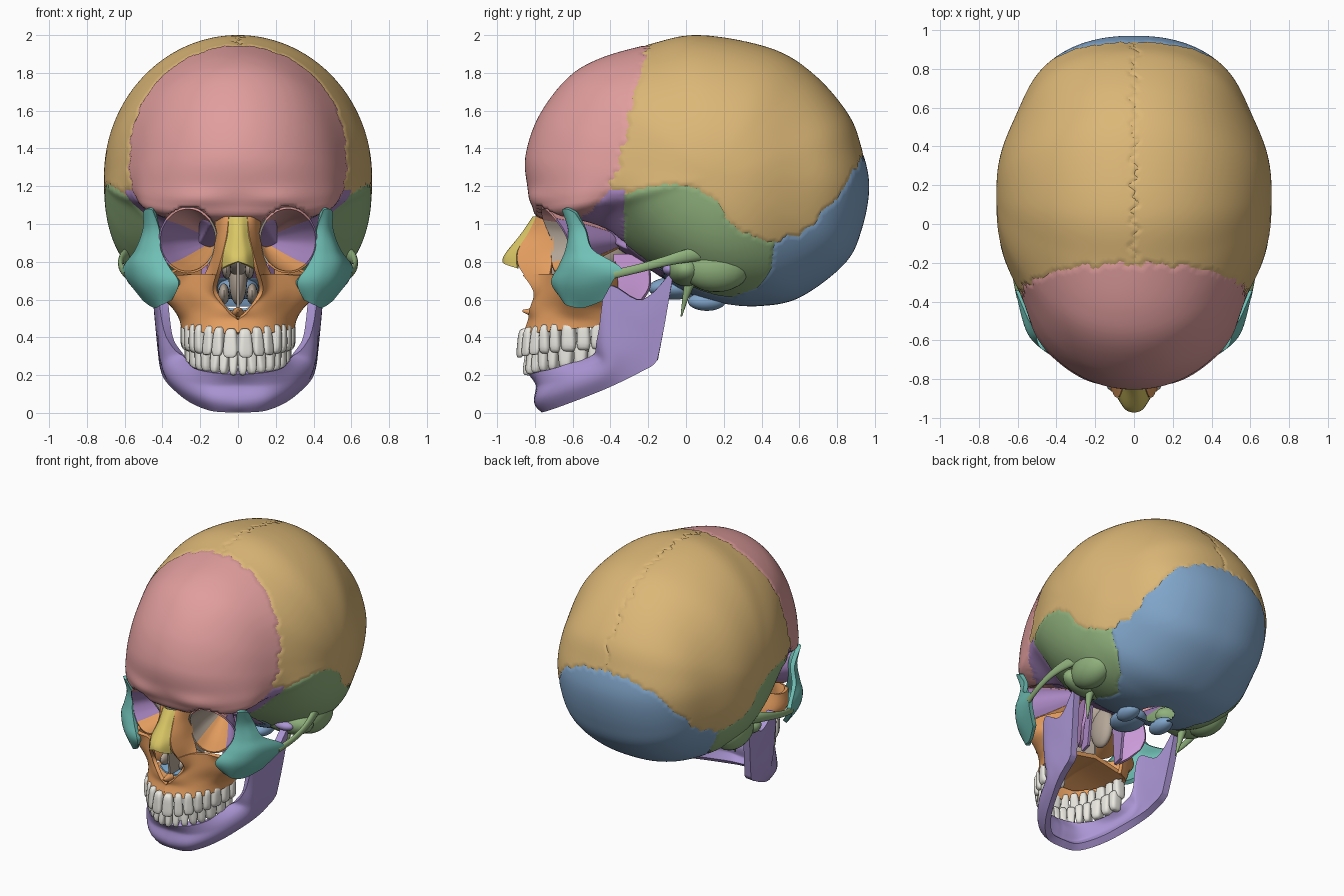
import bpy, bmesh, math
from mathutils import Vector, Matrix

if "Cube" in bpy.data.objects:
    bpy.data.objects.remove(bpy.data.objects["Cube"])
COL = {}
for n, h in dict(frontal='E09C9C', parietal='DBB676', temporal='8FB07C', occipital='80A4C9', sphenoid='A785C0', zygomatic='70C0B6',
                 maxilla='E59D60', nasal='D9C666', mandible='AA95D4', teeth='EAE8E0', ethmoid='B3A597', palatine='CA99D8',
                 vomer='88B9E1').items():
    COL[n] = bpy.data.materials.new(n)
    COL[n].diffuse_color = [(int(h[i:i + 2], 16) / 255) ** 2.2 for i in (0, 2, 4)] + [1]
def add(name, verts, faces, col, mirror=False, thick=0):
    me = bpy.data.meshes.new(name)
    me.from_pydata([tuple(v) for v in verts], [], faces)
    me.materials.append(COL[col])
    o = bpy.data.objects.new(name, me)
    bpy.context.collection.objects.link(o)
    if mirror:
        o.modifiers.new('mirror', 'MIRROR').merge_threshold = 0.002
    if thick:
        s = o.modifiers.new('solid', 'SOLIDIFY')
        s.thickness, s.offset = thick, 0
    return o
def smooth(pts, n, loop=False):  # Catmull-Rom curve in any dimension
    P, out = [Vector(p) for p in pts], []
    m = len(P)
    for i in range(m if loop else m - 1):
        a, b, c, d = [P[(i + k) % m] if loop else P[min(max(i + k, 0), m - 1)] for k in (-1, 0, 1, 2)]
        for t in [j / n for j in range(n)]:
            out.append(.5 * (2 * b + (c - a) * t + (2 * a - 5 * b + 4 * c - d) * t * t + (3 * b - a - 3 * c + d) * t ** 3))
    return out if loop else out + [P[-1]]
def sheet(name, col, thick, net, n=6, mirror=True):  # smooth plate through a control net
    cols = [smooth(c, n) for c in zip(*[smooth(r, n) for r in net])]
    h = len(cols[0])
    faces = [(i * h + j, i * h + j + 1, (i + 1) * h + j + 1, (i + 1) * h + j) for i in range(len(cols) - 1) for j in range(h - 1)]
    add(name, [v for c in cols for v in c], faces, col, mirror, thick)
def tube(name, col, pts, flat=1.0, k=14):  # tapered rod; points are x, y, z, radius
    path, verts = smooth(pts, 5), []
    L = len(path)
    for i, p in enumerate(path):
        q = (path[min(i + 1, L - 1)].xyz - path[max(i - 1, 0)].xyz).to_track_quat('Y', 'Z')
        for a in [2 * math.pi * j / k for j in range(k)]:
            verts.append(p.xyz + q @ Vector((p.w * flat * math.cos(a), 0, p.w * math.sin(a))))
    faces = [(i * k + j, i * k + (j + 1) % k, (i + 1) * k + (j + 1) % k, (i + 1) * k + j) for i in range(L - 1) for j in range(k)]
    add(name, verts, faces + [tuple(range(k)), tuple(range((L - 1) * k, L * k))], col, pts[0][0] > 0)
bm = bmesh.new()
bmesh.ops.create_uvsphere(bm, u_segments=20, v_segments=14, radius=1)
BALL = [v.co.copy() for v in bm.verts], [[v.index for v in f.verts] for f in bm.faces]
bm.free()
def blob(name, col, loc, rad):
    add(name, [[loc[i] + v[i] * rad[i] for i in range(3)] for v in BALL[0]], BALL[1], col, loc[0] > 0)
# Mandible: columns from the chin back to the jaw angle and condyle
sheet('mandible', 'mandible', .05, [
    [(0, -.745, .02), (0, -.78, .06), (0, -.77, .15), (0, -.815, .22)],
    [(.12, -.725, .025), (.15, -.755, .08), (.15, -.745, .15), (.13, -.775, .22)],
    [(.235, -.6, .07), (.27, -.62, .13), (.265, -.63, .185), (.225, -.66, .235)],
    [(.325, -.42, .14), (.36, -.43, .21), (.345, -.45, .265), (.28, -.48, .29)],
    [(.37, -.30, .19), (.39, -.36, .3), (.385, -.42, .36), (.365, -.45, .41)],
    [(.385, -.22, .23), (.40, -.27, .36), (.405, -.36, .52), (.405, -.41, .67)],
    [(.39, -.18, .25), (.405, -.18, .39), (.415, -.22, .50), (.42, -.23, .60)],
    [(.395, -.15, .28), (.41, -.12, .43), (.425, -.09, .60), (.435, -.06, .77)]])
blob('mandible_condyle', 'mandible', (.43, -.08, .76), (.075, .045, .035))
# Maxilla: rows from the tooth sockets up to the lower eye rim, then the process beside the nose
sheet('maxilla', 'maxilla', .025, [
    [(0, -.85, .42), (.13, -.81, .42), (.22, -.72, .43), (.28, -.57, .45), (.28, -.44, .46), (.2, -.39, .47)],
    [(0, -.825, .49), (.13, -.785, .49), (.22, -.70, .5), (.29, -.57, .5), (.29, -.43, .5), (.2, -.38, .5)],
    [(.05, -.82, .54), (.125, -.785, .56), (.23, -.69, .56), (.33, -.58, .56), (.31, -.43, .56), (.2, -.37, .56)],
    [(.12, -.80, .64), (.165, -.75, .65), (.27, -.68, .65), (.39, -.60, .64), (.37, -.46, .64), (.2, -.37, .66)],
    [(.105, -.86, .73), (.15, -.76, .735), (.24, -.70, .735), (.35, -.66, .73), (.37, -.52, .74), (.2, -.38, .8)]])
sheet('maxilla_frontal_process', 'maxilla', .02, [
    [(.115, -.83, .70), (.14, -.775, .70), (.18, -.72, .71)], [(.09, -.885, .78), (.12, -.79, .78), (.145, -.71, .78)],
    [(.068, -.885, .86), (.10, -.79, .86), (.12, -.70, .86)], [(.05, -.83, .95), (.085, -.77, .95), (.11, -.70, .95)],
    [(.045, -.785, 1.035), (.08, -.765, 1.04), (.115, -.70, 1.04)]])
tube('nasal_spine', 'maxilla', [(0, -.78, .53, .03), (0, -.83, .535, .018), (0, -.865, .54, .006)])
sheet('hard_palate', 'maxilla', .03, [[(0, -.8, .50), (.12, -.76, .48)], [(0, -.6, .53), (.23, -.6, .48)], [(0, -.4, .53), (.25, -.4, .48)]])
# Nose: nasal bones, septum and conchae
sheet('nasal_bone', 'nasal', .016, [
    [(0, -.805, 1.035), (.02, -.80, 1.035), (.045, -.785, 1.035)], [(0, -.87, .94), (.022, -.865, .94), (.05, -.835, .94)],
    [(0, -.95, .84), (.035, -.94, .84), (.07, -.89, .85)], [(0, -.965, .80), (.04, -.95, .785), (.08, -.89, .765)]])
sheet('nasal_septum', 'ethmoid', .014, [[(0, -.79, .55), (0, -.83, .85)], [(0, -.4, .54), (0, -.4, .9)]], mirror=False)
sheet('vomer', 'vomer', .012, [[(0, -.76, .545), (.05, -.77, .55), (.1, -.76, .58)], [(0, -.5, .545), (.06, -.5, .55), (.11, -.5, .58)]])
for name, loc, rad in (('inferior_concha', (.075, -.66, .63), (.03, .13, .055)), ('middle_concha', (.06, -.66, .76), (.025, .12, .05)),
                       ('ethmoid', (0, -.5, .86), (.10, .2, .13)), ('vomer_wing', (0, -.33, .72), (.05, .1, .15))):
    blob(name, 'ethmoid', loc, rad)
# Eye sockets: four wall sectors running from the rim to the apex
for name, a0, a1, col in (('roof', 40, 140, 'frontal'), ('medial_wall', 140, 225, 'ethmoid'),
                          ('floor', 225, 310, 'maxilla'), ('lateral_wall', -50, 40, 'sphenoid')):
    net = []
    for t in (0, .33, .66, 1):
        row, k = [], 1 - .85 * t ** 1.3
        for a in [math.radians(a0 + (a1 - a0) * i / 4) for i in range(5)]:
            c, s = math.cos(a), math.sin(a)
            y = -.665 + .045 * c - .09 * max(0, s) + .02 * min(0, s)
            row.append((.265 - .125 * t + .15 * k * c, y * (1 - t) - .33 * t, .915 + .17 * k * s))
        net.append(row)
    sheet('orbit_' + name, col, .012, net)
# Cheekbone: rows from the brow joint down
sheet('zygomatic', 'zygomatic', .03, [
    [(.445, -.645, 1.08), (.465, -.635, 1.085), (.48, -.615, 1.08), (.49, -.58, 1.06)],
    [(.415, -.61, .97), (.45, -.605, .97), (.475, -.58, .97), (.49, -.53, .97)],
    [(.405, -.625, .86), (.455, -.61, .86), (.505, -.57, .86), (.53, -.49, .86)],
    [(.36, -.665, .765), (.45, -.64, .765), (.54, -.55, .78), (.595, -.34, .765)],
    [(.31, -.70, .69), (.42, -.66, .68), (.51, -.56, .68), (.575, -.38, .71)],
    [(.35, -.645, .61), (.40, -.62, .575), (.435, -.54, .565), (.49, -.44, .60)]])
# Temporal processes
tube('zygomatic_arch', 'temporal', [(.59, -.38, .735, .024), (.615, -.25, .765, .023), (.62, -.12, .80, .026),
                                    (.60, 0, .83, .035), (.56, .12, .85, .04)], .6)
tube('styloid', 'temporal', [(.40, .03, .72, .035), (.395, 0, .62, .018), (.38, -.025, .51, .004)])
blob('mastoid', 'temporal', (.495, .16, .77), (.11, .18, .13))
blob('petrous_part', 'temporal', (.4, .0, .76), (.2, .1, .09))
# Skull base
blob('occipital_condyle', 'occipital', (.14, .11, .59), (.06, .1, .05))
blob('basilar_part', 'occipital', (0, -.06, .66), (.11, .14, .06))
sheet('pterygoid_plate', 'palatine', .02, [
    [(.15, -.38, .84), (.19, -.3, .84), (.24, -.2, .82)], [(.16, -.38, .68), (.2, -.3, .68), (.26, -.19, .68)],
    [(.17, -.36, .52), (.2, -.3, .54), (.25, -.23, .60)]])
sheet('pterygoid_medial', 'sphenoid', .02, [[(.14, -.38, .84), (.14, -.26, .84)], [(.14, -.36, .5), (.14, -.3, .52)]])
# Teeth: rounded tapering blocks spaced along an elliptical arch
def teeth(name, widths, a, b, z0, half, up):
    t, verts, faces = 0, [], []
    for i, w in enumerate(widths):
        t += w / 2 / math.hypot(a * math.cos(t), b * math.sin(t))
        spot = Vector((a * math.sin(t), -.45 - b * math.cos(t), z0 + .05 * t / 1.57))
        turn = Matrix.Rotation(math.atan2(math.sin(t) / a, math.cos(t) / b), 3, 'Z')
        t += w / 2 / math.hypot(a * math.cos(t), b * math.sin(t))
        faces += [[j + len(verts) for j in f] for f in BALL[1]]
        for v in BALL[0]:
            p = v * sum(abs(c) ** 4 for c in v) ** -.25
            tip = (1 - p.z * up) / 2
            depth = .035 * (1 - .6 * tip) if i < 3 else .04
            lean = .22 * p.z * half if up > 0 and i < 3 else 0
            verts.append(spot + turn @ Vector((p.x * w * .53 * (.75 + .25 * tip), p.y * depth + lean, p.z * half)))
    add(name, verts, faces, 'teeth', True)
teeth('upper_teeth', (.078, .062, .066, .06, .06, .083, .075, .06), .265, .42, .365, .077, 1)
teeth('lower_teeth', (.048, .051, .057, .055, .057, .082, .076, .065), .245, .385, .268, .072, -1)
# Apply modifiers, orient normals and shade all parts made so far
bpy.ops.object.select_all(action='SELECT')
bpy.context.view_layer.objects.active = bpy.context.scene.objects[0]
bpy.ops.object.convert(target='MESH')
for o in bpy.context.selected_objects:
    bm = bmesh.new()
    bm.from_mesh(o.data)
    bmesh.ops.recalc_face_normals(bm, faces=bm.faces)
    bm.to_mesh(o.data)
bpy.ops.object.shade_smooth_by_angle(angle=math.radians(50))
# Braincase: side outline (y, z) with a squareness exponent, swept out to the temples
OUTLINE = [(.93, 1.4, 2.3), (.86, 1.58, 2.2), (.68, 1.79, 2.1), (.45, 1.93, 2.05), (.07, 2.0, 2), (-.2, 1.95, 2),
           (-.46, 1.875, 2), (-.63, 1.77, 2), (-.78, 1.57, 2), (-.85, 1.36, 2.05), (-.84, 1.2, 2.2), (-.815, 1.1, 2.35),
           (-.775, 1.03, 2.4), (-.58, .98, 2.4), (-.38, .88, 2.5), (-.18, .75, 2.6), (0, .64, 2.6), (.18, .58, 2.6),
           (.38, .565, 2.5), (.6, .61, 2.4), (.84, .79, 2.3), (.93, .97, 2.3), (.97, 1.2, 2.3)]
CY, CZ, W, TAU = .15, 1.25, .71, 2 * math.pi
def lerp(tab, v):
    for p, q in zip(tab, tab[1:]):
        if v <= q[0]:
            t = max(0, (v - p[0]) / max(q[0] - p[0], 1e-9))
            return [i + (j - i) * t for i, j in zip(p[1:], q[1:])]
    return list(tab[-1][1:])
polar = sorted((math.atan2(z - CZ, y - CY) % TAU, math.hypot(y - CY, z - CZ), p) for y, z, p in smooth(OUTLINE, 10, True))
polar = [(polar[-1][0] - TAU, *polar[-1][1:])] + polar + [(polar[0][0] + TAU, *polar[0][1:])]
lut = [lerp(polar, i * TAU / 720) for i in range(721)]
def gauss(a, b=0):
    return math.exp(-a * a - b * b)
def shape(d):
    f = (math.atan2(d.z, d.y) % TAU) / TAU * 720
    R, p = [u + (v - u) * (f % 1) for u, v in zip(lut[int(f) % 720], lut[int(f) % 720 + 1])]
    r = ((abs(d.x) / W) ** p + (math.hypot(d.y, d.z) / R) ** p) ** (-1 / p)
    x, y, z = d.x * r, CY + d.y * r, CZ + d.z * r
    x *= 1 - .055 * gauss((y + .38) / .22) - .055 * gauss((y - .6) / .2)  # taper to both ends
    x *= 1 - .15 * gauss((y + .41) / .13, (z - .97) / .17)  # temple hollow
    y -= .018 * gauss((z - 1.13) / .05, (abs(x) - .22) / .15) if y < -.5 else 0  # brow ridge
    q = math.hypot((abs(x) - .265) / .152, (z - .915) / .17)
    return Vector((x, max(y, -.64 + (1 - q) * .42) if q < 1 and y < 0 else y, z))  # eye socket pushed in
# Sutures that divide the braincase into bones
CORONAL = [(1.0, -.47), (1.18, -.41), (1.3, -.365), (1.5, -.315), (1.7, -.28), (1.9, -.215), (2, -.2)]
BROW = [(-.9, .95), (-.62, 1.0), (-.5, 1.07), (-.41, 1.18)]
SQUAMOUS = [(-.33, 1.15), (-.2, 1.2), (-.05, 1.21), (.05, 1.19), (.17, 1.12), (.21, 1.03), (.3, .95), (.47, .9)]
LAMBDOID = [(.47, .9), (.6, .94), (.7, 1.03), (.8, 1.13), (.94, 1.36)]
MASTOID_EDGE = [(.6, .22), (.66, .38), (.75, .45), (.9, .47)]
def zig(t):
    return .009 * (math.sin(41 * t) + math.sin(97 * t + 1))
def bone(c):
    x, y, z = abs(c.x), c.y, c.z
    if y < lerp(CORONAL, z)[0] + zig(x + z) and z > lerp(BROW, y)[0]:
        return 'frontal'
    if y < -.33 and z < 1.18 or x < .3 and y < -.12 and z < 1.1:
        return 'sphenoid'
    if (z < .9 and (y > lerp(MASTOID_EDGE, z)[0] or x < .33 and z < .8)) or (y > .47 and z < lerp(LAMBDOID, y)[0] + zig(y + x)):
        return 'occipital'
    if y < .5 and z < lerp(SQUAMOUS, y)[0] + zig(y) * .4:
        return 'temporal'
    return 'parietal_left' if c.x + 1.6 * zig(y) > 0 else 'parietal_right'
bm = bmesh.new()
bmesh.ops.create_icosphere(bm, subdivisions=7, radius=1)
coords = [shape(v.co.normalized()) for v in bm.verts]
parts, owners = {}, {}
for f in [[v.index for v in f.verts] for f in bm.faces]:
    c = sum((coords[i] for i in f), Vector()) / 3
    if c.z > .75 or math.hypot(c.x / .11, (c.y - .22) / .14) > 1:  # leaves the foramen magnum open
        parts.setdefault(bone(c), []).append(f)
        for i in f:
            owners.setdefault(i, set()).add(bone(c))
for name, faces in parts.items():  # suture lines are sunk slightly
    ids = {i: n for n, i in enumerate(sorted({i for f in faces for i in f}))}
    sunk = [coords[i].lerp(Vector((0, CY, CZ)), .006 if len(owners[i]) > 1 else 0) for i in ids]
    add(name + '_bone', sunk, [[ids[i] for i in f] for f in faces], name.split('_')[0]).data.shade_smooth()

for m in bpy.data.materials:
    if m.users and not m.is_grease_pencil:
        m.use_nodes = True
        m.node_tree.nodes["Principled BSDF"].inputs["Base Color"].default_value = m.diffuse_color
